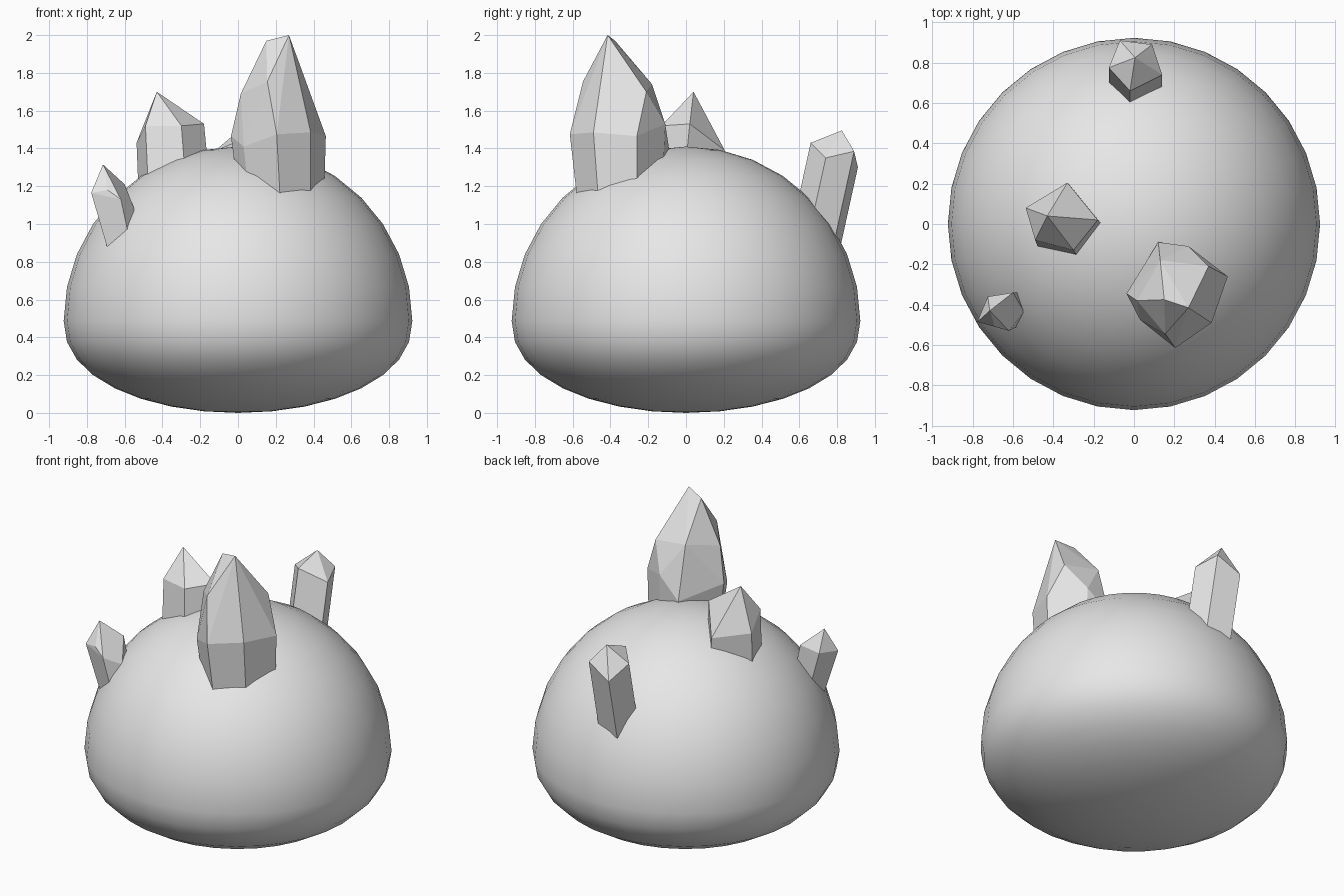
import bpy, bmesh
from math import radians
from mathutils import Vector

cube = bpy.data.objects.get("Cube")
if cube:
    bpy.data.objects.remove(cube, do_unlink=True)

grey = bpy.data.materials.new("plain_grey")
grey.use_nodes = True
tone = (0.8, 0.8, 0.8, 1)
grey.diffuse_color = tone
grey.node_tree.nodes["Principled BSDF"].inputs["Base Color"].default_value = tone


def add_object(name, bm, smooth):
    """Turn a bmesh into a grey object."""
    bmesh.ops.recalc_face_normals(bm, faces=bm.faces)
    for face in bm.faces:
        face.smooth = smooth
    mesh = bpy.data.meshes.new(name)
    bm.to_mesh(mesh)
    bm.free()
    mesh.materials.append(grey)
    obj = bpy.data.objects.new(name, mesh)
    bpy.context.collection.objects.link(obj)
    return obj


def crystal(name, waist, crown, shift, scale):
    """Faceted crystal: the waist ring is swept down to a foot and closed by the crown."""
    waist = [Vector(p) for p in waist]
    centre = sum(waist, Vector()) / len(waist)
    foot = []
    for p in waist:
        out = p - centre
        out.x *= scale
        out.y *= scale
        foot.append(centre + out + Vector(shift))
    bm = bmesh.new()
    for p in waist + foot + [Vector(c) for c in crown]:
        bm.verts.new(p)
    hull = bmesh.ops.convex_hull(bm, input=bm.verts)
    unused = {g for g in hull["geom_interior"] if isinstance(g, bmesh.types.BMVert)}
    bmesh.ops.delete(bm, geom=list(unused), context="VERTS")
    bmesh.ops.dissolve_limit(bm, angle_limit=radians(4), verts=bm.verts, edges=bm.edges)
    return add_object(name, bm, False)


# Dome body: round above the widest ring, flattened below it
radius, belly, depth = 0.923, 0.487, 0.487
bm = bmesh.new()
bmesh.ops.create_uvsphere(bm, u_segments=32, v_segments=16, radius=radius)
for v in bm.verts:
    if v.co.z < -0.001:
        v.co.z = -depth * (-v.co.z / radius) ** 0.9
    v.co.z += belly
add_object("dome_body", bm, True)

# Large front crystal with a ridge on top
crystal(
    "large_crystal",
    waist=[(0.205, -0.615, 1.475), (0.385, -0.49, 1.485), (0.465, -0.26, 1.465),
           (0.27, -0.11, 1.53), (0.12, -0.09, 1.4), (-0.037, -0.345, 1.465),
           (0.03, -0.475, 1.41)],
    crown=[(0.155, -0.545, 1.755), (0.015, -0.38, 1.69), (0.37, -0.21, 1.7),
           (0.13, -0.18, 1.74), (0.15, -0.375, 1.97), (0.27, -0.415, 2.0)],
    shift=(0.02, 0.01, -0.38), scale=0.88)

# Medium crystal near the top
crystal(
    "medium_crystal",
    waist=[(-0.49, -0.08, 1.52), (-0.3, -0.13, 1.52), (-0.18, 0.02, 1.53),
           (-0.33, 0.205, 1.39), (-0.537, 0.08, 1.43)],
    crown=[(-0.43, 0.04, 1.7)],
    shift=(0.02, -0.03, -0.3), scale=1.05)

# Small crystal on the right shoulder
crystal(
    "small_crystal",
    waist=[(-0.69, -0.51, 1.18), (-0.777, -0.485, 1.165), (-0.725, -0.36, 1.18),
           (-0.6, -0.34, 1.21), (-0.545, -0.435, 1.07), (-0.62, -0.53, 1.13)],
    crown=[(-0.715, -0.43, 1.315)],
    shift=(0.07, 0.02, -0.3), scale=0.85)

# Slim crystal at the back
crystal(
    "back_crystal",
    waist=[(-0.125, 0.775, 1.385), (-0.02, 0.66, 1.43), (0.14, 0.74, 1.35),
           (0.09, 0.89, 1.385), (-0.07, 0.91, 1.3)],
    crown=[(0.005, 0.825, 1.495)],
    shift=(0, -0.11, -0.5), scale=1)
